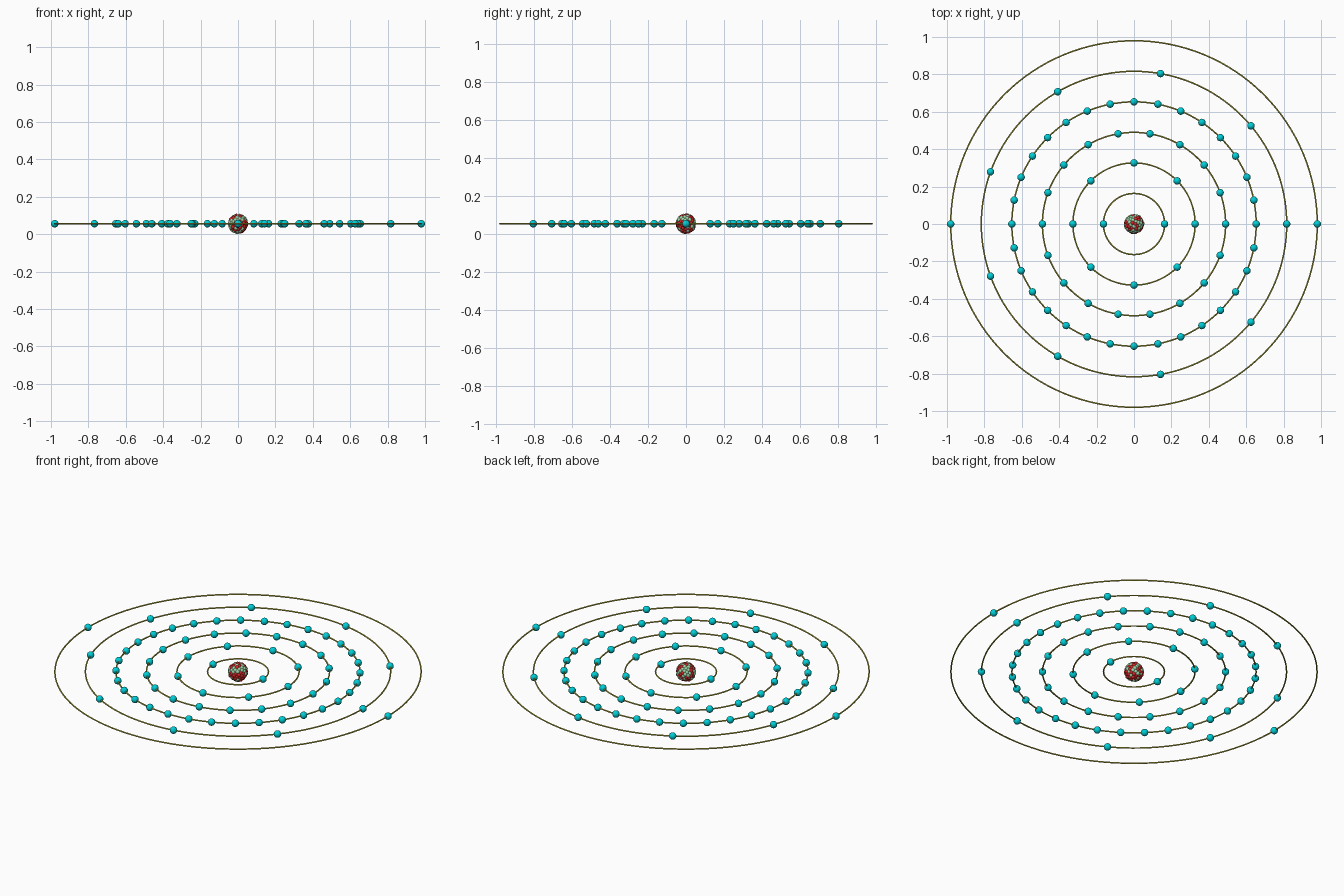
import bpy, bmesh, math, random
from mathutils import Vector, Matrix

if "Cube" in bpy.data.objects:
    bpy.data.objects.remove(bpy.data.objects["Cube"])

random.seed(7)
CZ = 0.056            # height of the orbital plane
STEP = 0.1633         # spacing between shells
SHELLS = [2, 8, 18, 32, 9, 2]


def material(name, color):
    m = bpy.data.materials.new(name)
    m.diffuse_color = (*color, 1)
    m.use_nodes = True
    m.node_tree.nodes["Principled BSDF"].inputs["Base Color"].default_value = m.diffuse_color
    return m


def finish(name, bm, mat):
    for f in bm.faces:
        f.smooth = True
    me = bpy.data.meshes.new(name)
    bm.to_mesh(me)
    bm.free()
    me.materials.append(mat)
    ob = bpy.data.objects.new(name, me)
    bpy.context.collection.objects.link(ob)
    return ob


def spheres(name, points, radius, mat, u=16, v=10):
    bm = bmesh.new()
    for p in points:
        bmesh.ops.create_uvsphere(bm, u_segments=u, v_segments=v, radius=radius,
                                  matrix=Matrix.Translation(p))
    return finish(name, bm, mat)


olive = material("orbit_olive", (0.55, 0.52, 0.06))
cyan = material("electron_cyan", (0.0, 0.62, 0.68))
red = material("proton_red", (0.7, 0.02, 0.02))
green = material("neutron_green", (0.35, 0.68, 0.4))

# orbits and their evenly spaced electrons
for i, count in enumerate(SHELLS):
    r = STEP * (i + 1)
    bpy.ops.mesh.primitive_torus_add(location=(0, 0, CZ), major_radius=r,
                                     minor_radius=0.004, major_segments=128,
                                     minor_segments=10)
    ring = bpy.context.object
    ring.name = f"orbit_{i + 1}"
    ring.data.materials.append(olive)
    bpy.ops.object.shade_smooth_by_angle()
    pts = [Vector((r * math.cos(a), r * math.sin(a), CZ))
           for a in (2 * math.pi * k / count for k in range(count))]
    spheres(f"electrons_{i + 1}", pts, 0.02, cyan)

# nucleus: packed ball of protons and neutrons in concentric layers
protons, neutrons = [], []
for rad, n in ((0.042, 110), (0.028, 45), (0.014, 20)):
    for k in range(n):
        z = 1 - (2 * k + 1) / n
        a = k * math.pi * (3 - math.sqrt(5))
        s = math.sqrt(1 - z * z)
        d = Vector((s * math.cos(a), s * math.sin(a), z))
        p = d * rad * random.uniform(0.96, 1.04) + Vector((0, 0, CZ))
        chance = 0.55 - 0.25 * z
        (protons if random.random() < chance else neutrons).append(p)
spheres("protons", protons, 0.0125, red, 14, 8)
spheres("neutrons", neutrons, 0.0125, green, 14, 8)
